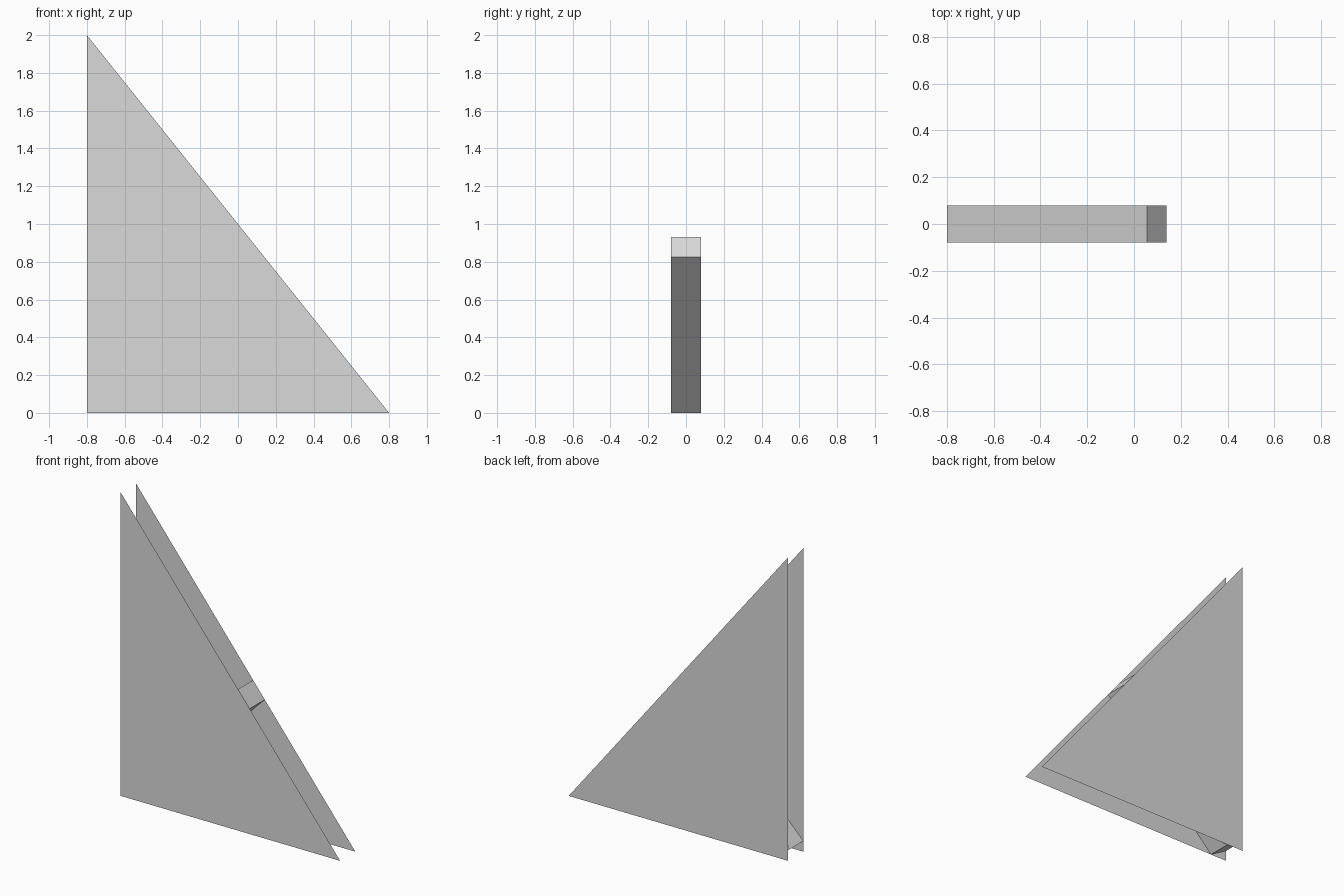
import bpy
import bmesh

cube = bpy.data.objects.get("Cube")
if cube:
    bpy.data.objects.remove(cube, do_unlink=True)

HALF_DEPTH = 0.079

# Single plain grey
grey = bpy.data.materials.new("plain_grey")
grey.use_nodes = True
colour = (0.7, 0.7, 0.7, 1)
grey.diffuse_color = colour
grey.node_tree.nodes["Principled BSDF"].inputs["Base Color"].default_value = colour


def make_object(name, bm):
    mesh = bpy.data.meshes.new(name)
    bm.to_mesh(mesh)
    bm.free()
    mesh.materials.append(grey)
    obj = bpy.data.objects.new(name, mesh)
    bpy.context.collection.objects.link(obj)
    return obj


def outline_face(bm, profile, y):
    """One flat face in the xz plane, listed anticlockwise from the front."""
    return bm.faces.new([bm.verts.new((x, y, z)) for x, z in profile])


# Thin triangular side sheets, each facing outwards
triangle = [(-0.8, 0), (0.8, 0), (-0.8, 2)]
for name, side in (("front_sheet", -1), ("back_sheet", 1)):
    bm = bmesh.new()
    face = outline_face(bm, triangle, side * HALF_DEPTH)
    if side > 0:
        face.normal_flip()
    make_object(name, bm)

# Diagonal bar joining the sheets, its ends cut to the triangle's outline
bar = [(-0.8, 0.07), (-0.68, 0), (0.14, 0.825), (0.055, 0.931)]
bm = bmesh.new()
front = outline_face(bm, bar, -HALF_DEPTH)
extruded = bmesh.ops.extrude_face_region(bm, geom=[front], use_keep_orig=True)
moved = [v for v in extruded["geom"] if isinstance(v, bmesh.types.BMVert)]
bmesh.ops.translate(bm, verts=moved, vec=(0, 2 * HALF_DEPTH, 0))
bmesh.ops.recalc_face_normals(bm, faces=bm.faces)
make_object("diagonal_bar", bm)
